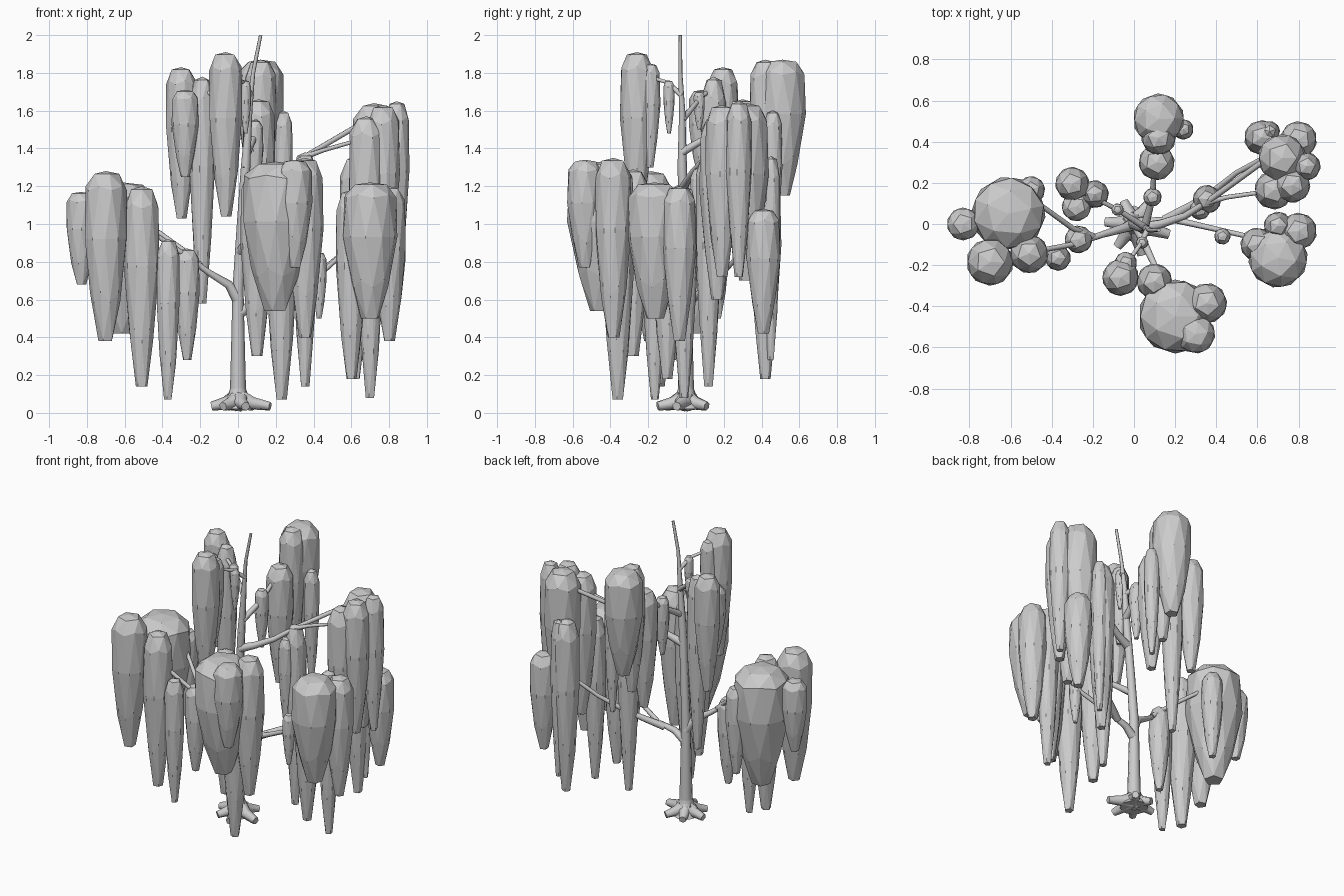
import bpy
import bmesh
import math
import random
from mathutils import Matrix, Vector

random.seed(4)

default_cube = bpy.data.objects.get("Cube")
if default_cube:
    bpy.data.objects.remove(default_cube, do_unlink=True)


def make_material(name, colour):
    material = bpy.data.materials.new(name)
    material.use_nodes = True
    material.diffuse_color = colour
    material.node_tree.nodes["Principled BSDF"].inputs["Base Color"].default_value = colour
    return material


grey = make_material("plain grey", (.6, .6, .6, 1))


def add_object(name, bm):
    mesh = bpy.data.meshes.new(name)
    bm.to_mesh(mesh)
    bm.free()
    mesh.materials.append(grey)
    obj = bpy.data.objects.new(name, mesh)
    bpy.context.collection.objects.link(obj)
    return obj


def hanging_clump(bm, x, y, radius, top, bottom):
    """Faceted ball with a blunt crown, drawn down into a long drop."""
    spin = Matrix.Rotation(random.uniform(0, math.tau), 4, "Z")
    ball = bmesh.ops.create_icosphere(bm, subdivisions=2, radius=1, matrix=spin)
    for vert in ball["verts"]:
        height = vert.co.z
        if height > 0:
            level = .6 + .4 * min(1, height / .93) ** .45
            width = radius * (1 + .2 * height)
        else:
            level = max(0, .6 * (1 + height / .85))
            width = radius * (1 + .42 * height)
        vert.co = Vector((x + vert.co.x * width,
                          y + vert.co.y * width,
                          bottom + level * (top - bottom)))


def foliage(name, clumps):
    bm = bmesh.new()
    for clump in clumps:
        hanging_clump(bm, *clump)
    return add_object(name, bm)


def limb(name, points, start_radius, end_radius, sides=8):
    """Tube through the points, flared at the start and closed at both ends."""
    bm = bmesh.new()
    path = [Vector(point) for point in points]
    last = len(path) - 1
    up = Vector((0, 0, 1))
    rings = []
    for index, point in enumerate(path):
        direction = path[min(index + 1, last)] - path[max(index - 1, 0)]
        turn = up.rotation_difference(direction)
        radius = end_radius + (start_radius - end_radius) * (1 - index / last) ** 2
        ring = []
        for side in range(sides):
            angle = math.tau * side / sides
            offset = Vector((math.cos(angle), math.sin(angle), 0)) * radius
            ring.append(bm.verts.new(point + turn @ offset))
        rings.append(ring)
    for lower, upper in zip(rings, rings[1:]):
        for side in range(sides):
            following = (side + 1) % sides
            bm.faces.new((lower[side], lower[following], upper[following], upper[side]))
    bm.faces.new(list(reversed(rings[0])))
    bm.faces.new(rings[-1])
    obj = add_object(name, bm)
    for polygon in obj.data.polygons:
        polygon.use_smooth = len(polygon.vertices) == 4
    return obj


# Trunk: flared foot, main stem and thin leader
limb("trunk_foot", [(0, 0, .02), (0, 0, .07), (0, 0, .13), (0, 0, .25)], .09, .036)
limb("trunk", [(0, 0, .1), (0, 0, .4), (0, 0, .65), (.02, -.01, 1), (.04, -.02, 1.3)], .043, .025)
limb("leader", [(.04, -.02, 1.3), (.06, -.02, 1.6), (.08, -.03, 1.8), (.12, -.03, 2)], .025, .009)

# Roots: star of short tapering feet
root_tips = [(.17, -.05), (.08, .11), (-.05, .11), (-.14, .01), (-.08, -.11), (.04, -.15)]
for number, (x, y) in enumerate(root_tips):
    limb(f"root_{number}", [(0, 0, .07), (x / 2, y / 2, .05), (x, y, .035)], .065, .024, sides=6)

# Branches
limb("left_branch", [(0, 0, .6), (-.05, -.02, .68), (-.15, -.05, .74), (-.3, -.1, .85), (-.52, -.14, 1)], .032, .012)
limb("left_fork", [(-.2, -.06, .78), (-.3, -.02, .87), (-.48, .11, 1)], .018, .012)
limb("right_low_branch", [(0, 0, .52), (.08, .01, .58), (.2, .02, .61), (.42, -.03, .72), (.64, -.08, .92)], .03, .012)
limb("right_back_branch", [(.15, .02, .59), (.35, .13, .68), (.5, .25, .8), (.74, .38, 1)], .024, .012)
limb("right_high_branch", [(.03, -.02, 1.18), (.13, 0, 1.22), (.25, .04, 1.28), (.36, .11, 1.36), (.65, .32, 1.53)], .028, .014)
limb("right_high_fork", [(.34, .1, 1.35), (.45, .13, 1.39), (.66, .16, 1.45)], .016, .01)
limb("front_branch", [(.01, -.01, .85), (.1, -.2, 1), (.2, -.42, 1.15)], .024, .012)
limb("back_branch", [(.05, -.02, 1.38), (.09, .13, 1.47), (.1, .3, 1.6), (.12, .48, 1.72)], .022, .01)
limb("back_left_branch", [(.06, -.02, 1.55), (-.08, .07, 1.66), (-.26, .16, 1.74)], .018, .01)
limb("top_front_branch", [(.07, -.02, 1.68), (.03, -.1, 1.75), (-.06, -.23, 1.79)], .016, .009)

# Foliage clumps: x, y, radius, top, bottom
foliage("left_foliage", [
    (-.61, .05, .18, 1.22, .42),
    (-.83, 0, .08, 1.17, .68),
    (-.7, -.185, .115, 1.28, .38),
    (-.51, -.145, .095, 1.2, .14),
    (-.5, .165, .068, 1.1, .5),
    (-.37, -.165, .063, .92, .07),
    (-.27, -.075, .068, .87, .28),
])
foliage("front_foliage", [
    (.2, -.45, .18, 1.33, .54),
    (.355, -.385, .098, 1.35, .4),
    (.3, -.535, .095, 1.34, .77),
    (.1, -.28, .088, 1.29, .3),
    (.23, -.36, .085, 1.2, .07),
])
foliage("right_foliage", [
    (.7, -.165, .145, 1.22, .5),
    (.8, -.035, .09, 1.2, .38),
    (.7, -.01, .07, 1.2, .08),
    (.6, -.1, .083, 1.18, .18),
    (.43, -.06, .04, .85, .5),
])
foliage("right_back_foliage", [
    (.68, .165, .095, 1.57, .6),
    (.72, .32, .118, 1.64, .7),
    (.62, .42, .085, 1.36, .18),
    (.8, .41, .09, 1.08, .42),
    (.84, .28, .068, 1.65, .72),
    (.77, .19, .088, 1.63, .72),
    (.66, .45, .05, 1.36, .28),
])
foliage("inner_right_foliage", [
    (.355, .12, .07, 1.38, .14),
    (.32, .07, .05, 1.3, .7),
])
foliage("back_foliage", [
    (.12, .51, .125, 1.87, 1.15),
    (.12, .42, .085, 1.87, 1),
    (.24, .46, .05, 1.6, .84),
    (.11, .3, .088, 1.66, .85),
    (.09, .13, .045, 1.55, 1.15),
])
foliage("back_left_foliage", [
    (-.3, .195, .083, 1.83, 1.03),
    (-.28, .085, .072, 1.71, 1.25),
    (-.19, .145, .068, 1.78, .58),
    (-.08, .07, .03, 1.7, 1.5),
])
foliage("top_front_foliage", [
    (-.065, -.26, .09, 1.91, 1.04),
    (-.04, -.19, .055, 1.85, 1.3),
    (.04, -.09, .03, 1.76, 1.48),
])
